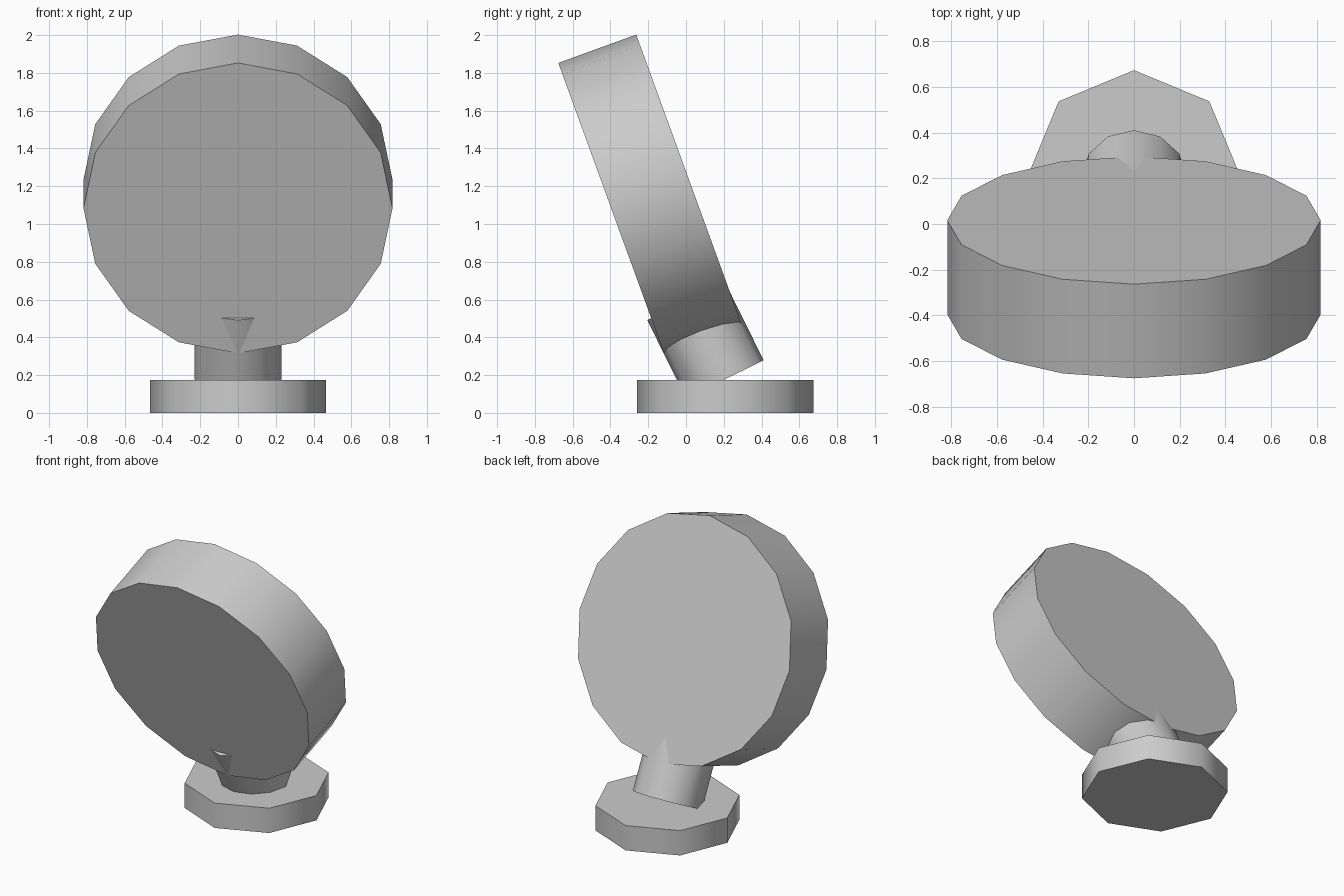
import bpy
from math import radians

cube = bpy.data.objects.get("Cube")
if cube:
    bpy.data.objects.remove(cube, do_unlink=True)

# One grey for the whole model
grey = bpy.data.materials.new("plain grey")
grey.use_nodes = True
colour = (0.6, 0.6, 0.6, 1)
grey.diffuse_color = colour
grey.node_tree.nodes["Principled BSDF"].inputs["Base Color"].default_value = colour


def drum(name, sides, radius, depth, y, z, tilt=0):
    """Low-poly cylinder centred at (0, y, z), tilted about x in degrees."""
    bpy.ops.mesh.primitive_cylinder_add(
        vertices=sides, radius=radius, depth=depth,
        location=(0, y, z), rotation=(radians(tilt), 0, 0))
    part = bpy.context.object
    part.name = name
    part.data.materials.append(grey)
    # Round sides are smooth, rims stay sharp
    bpy.ops.object.shade_smooth_by_angle(angle=radians(60))
    return part


# Octagonal foot on the ground
drum("base", 8, 0.467, 0.175, 0.207, 0.0875)
# Leaning neck, sunk into the foot and the disc
drum("neck", 12, 0.229, 0.463, 0.103, 0.385, 26.3)
# Large disc leaning forward
drum("disc", 16, 0.818, 0.439, -0.19, 1.159, -70)
